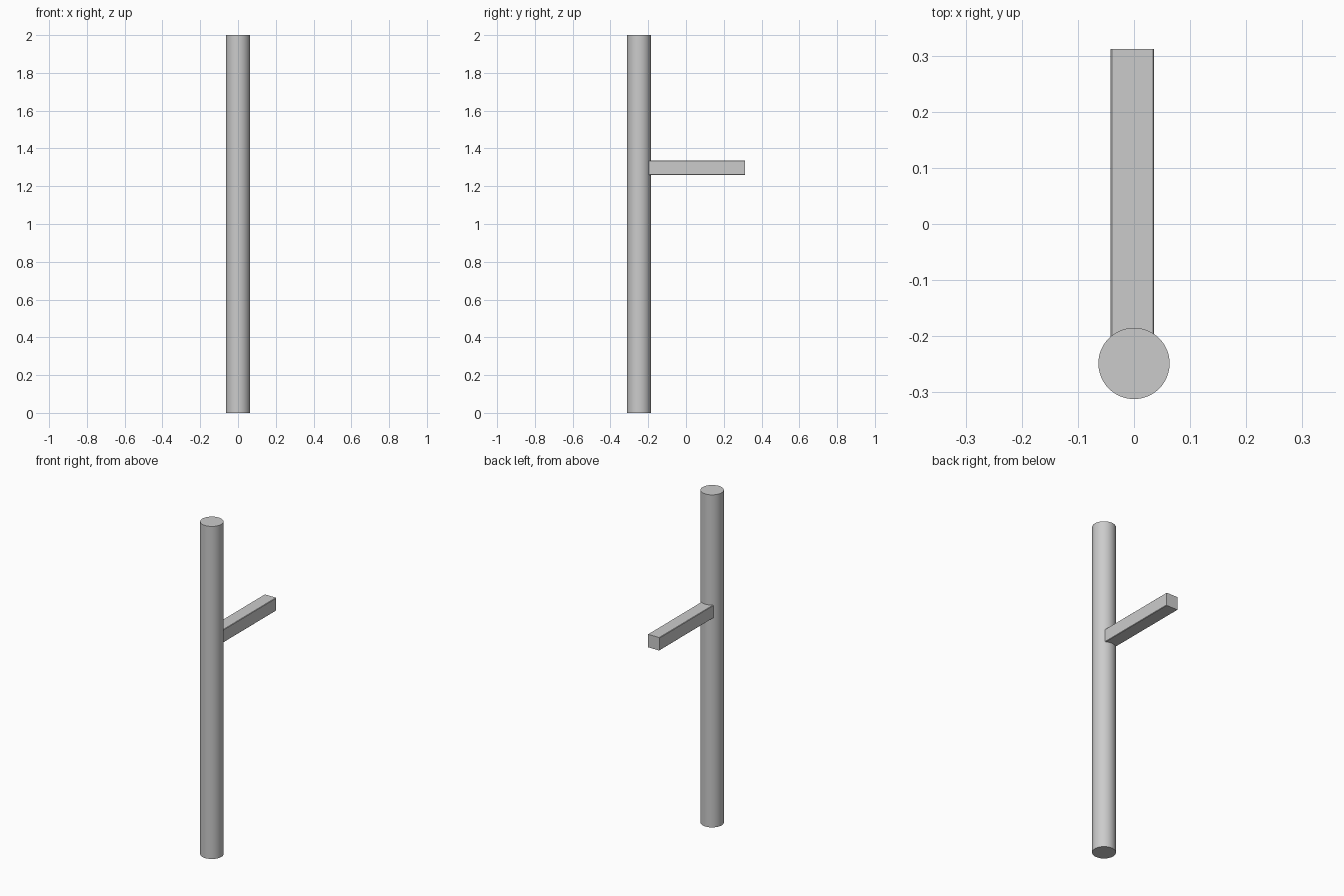
import bpy
import bmesh
import math

if "Cube" in bpy.data.objects:
    bpy.data.objects.remove(bpy.data.objects["Cube"])

POLE_Y, POLE_R, HEIGHT = -0.2485, 0.0635, 2.0

# Upright round pole
bpy.ops.mesh.primitive_cylinder_add(vertices=64, radius=POLE_R, depth=HEIGHT,
                                    location=(0, POLE_Y, HEIGHT / 2))
pole = bpy.context.object
pole.name = "upright_pole"
bpy.ops.object.shade_smooth_by_angle(angle=math.radians(30))

# Horizontal square arm reaching backwards, rooted just inside the pole
X0, X1 = -0.042, 0.036
Y0, Y1 = -0.206, 0.312
Z0, Z1 = 1.259, 1.337
bm = bmesh.new()
bmesh.ops.create_cube(bm, size=1)
bmesh.ops.scale(bm, vec=(X1 - X0, Y1 - Y0, Z1 - Z0), verts=bm.verts)
bmesh.ops.translate(bm, vec=((X0 + X1) / 2, (Y0 + Y1) / 2, (Z0 + Z1) / 2), verts=bm.verts)

# Fine chamfer on the four long edges only
long_edges = [e for e in bm.edges if abs(e.verts[0].co.y - e.verts[1].co.y) > 0.1]
bmesh.ops.bevel(bm, geom=long_edges, offset=0.0025, segments=1, affect='EDGES')

mesh = bpy.data.meshes.new("side_arm")
bm.to_mesh(mesh)
bm.free()
arm = bpy.data.objects.new("side_arm", mesh)
bpy.context.collection.objects.link(arm)
